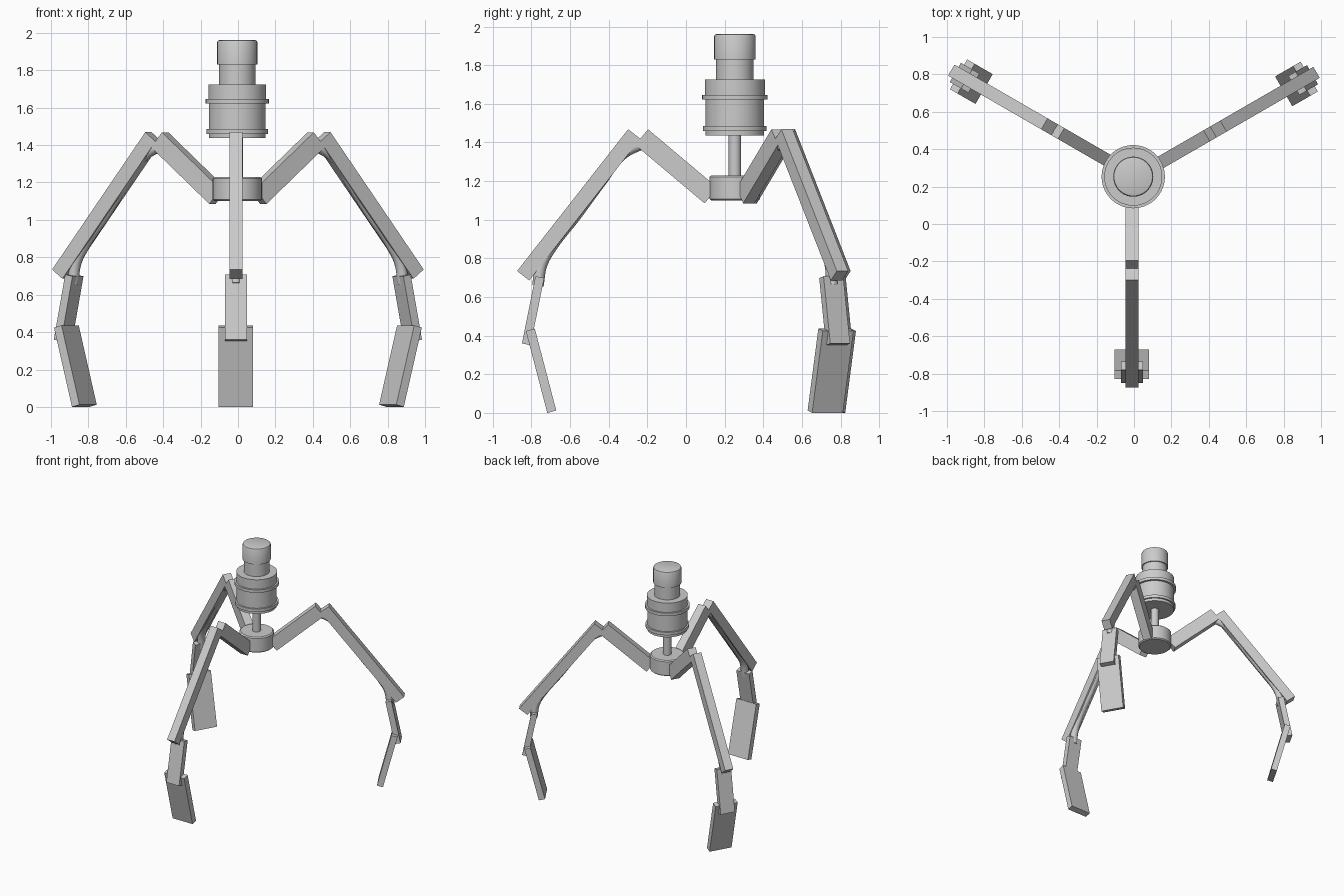
import bpy, bmesh, math
from mathutils import Vector, Matrix

if "Cube" in bpy.data.objects:
    bpy.data.objects.remove(bpy.data.objects["Cube"])

CENTRE = Vector((-0.004, 0.253, 0))
SIDE = 0.007  # small sideways offset of each leg


def add_object(name, bm, matrix=None, smooth=False):
    bmesh.ops.recalc_face_normals(bm, faces=bm.faces)
    mesh = bpy.data.meshes.new(name)
    bm.to_mesh(mesh)
    bm.free()
    ob = bpy.data.objects.new(name, mesh)
    bpy.context.collection.objects.link(ob)
    if matrix:
        ob.matrix_world = matrix
    if smooth:
        bpy.ops.object.select_all(action='DESELECT')
        ob.select_set(True)
        bpy.context.view_layer.objects.active = ob
        bpy.ops.object.shade_smooth_by_angle(angle=math.radians(35))
    return ob


def lathe(name, profile, n=64):
    bm = bmesh.new()
    rings = []
    for r, z in profile:
        rings.append([bm.verts.new((r * math.cos(2 * math.pi * i / n),
                                    r * math.sin(2 * math.pi * i / n), z)) for i in range(n)])
    for a, b in zip(rings, rings[1:]):
        for i in range(n):
            j = (i + 1) % n
            bm.faces.new((a[i], a[j], b[j], b[i]))
    bm.faces.new(rings[0])
    bm.faces.new(rings[-1])
    return add_object(name, bm, Matrix.Translation(CENTRE), True)


def bar(name, p0, p1, thick, width, leg):
    # box whose centre line runs from p0 to p1, given as (radius, height)
    a, b = Vector((p0[0], 0, p0[1])), Vector((p1[0], 0, p1[1]))
    d = (b - a).normalized()
    side = Vector((0, 1, 0))
    nrm = d.cross(side)
    rot = Matrix((nrm, side, d)).transposed().to_4x4()
    m = Matrix.Translation((a + b) / 2) @ rot @ Matrix.Diagonal((thick, width, (b - a).length, 1))
    bm = bmesh.new()
    bmesh.ops.create_cube(bm, size=1, matrix=m)
    return add_object(name, bm, leg)


def tube(name, pts, radius, leg):
    # smooth curved rod through (radius, height) points
    cu = bpy.data.curves.new(name, 'CURVE')
    cu.dimensions = '3D'
    cu.bevel_depth = radius
    cu.bevel_resolution = 4
    cu.use_fill_caps = True
    sp = cu.splines.new('BEZIER')
    sp.bezier_points.add(len(pts) - 1)
    for bp, (r, z) in zip(sp.bezier_points, pts):
        bp.co = (r, 0, z)
        bp.handle_left_type = bp.handle_right_type = 'AUTO'
    ob = bpy.data.objects.new(name, cu)
    bpy.context.collection.objects.link(ob)
    ob.matrix_world = leg
    return ob


# Central column: hub, rod and stepped motor head
lathe("hub", [(0.122, 1.10), (0.131, 1.108), (0.131, 1.222), (0.122, 1.23)])
lathe("rod", [(0.032, 1.2), (0.032, 1.46)], 32)
lathe("motor_head", [
    (0.152, 1.437), (0.152, 1.46), (0.165, 1.46), (0.165, 1.485), (0.152, 1.485),
    (0.152, 1.622), (0.169, 1.622), (0.169, 1.647), (0.155, 1.647), (0.155, 1.725),
    (0.097, 1.725), (0.097, 1.83), (0.107, 1.83), (0.107, 1.95), (0.103, 1.958), (0.095, 1.961)])

# Three legs spaced evenly around the hub
for label, angle in (("front", -90), ("right", 30), ("left", 150)):
    leg = (Matrix.Translation(CENTRE) @ Matrix.Rotation(math.radians(angle), 4, 'Z')
           @ Matrix.Translation((0, -SIDE, 0)))
    bar(label + "_leg_inner_arm", (0.123, 1.125), (0.483, 1.428), 0.105, 0.068, leg)
    bar(label + "_leg_long_arm", (0.521, 1.444), (1.096, 0.71), 0.08, 0.068, leg)
    tube(label + "_leg_curved_rod", [(0.455, 1.405), (0.583, 1.34), (0.697, 1.195), (0.826, 1.02),
                                     (0.95, 0.86), (1.0, 0.77), (1.02, 0.66)], 0.03, leg)
    bar(label + "_leg_shin", (1.01, 0.703), (1.08, 0.355), 0.046, 0.118, leg)
    bar(label + "_leg_foot", (1.059, 0.43), (0.948, 0.006), 0.048, 0.184, leg)
